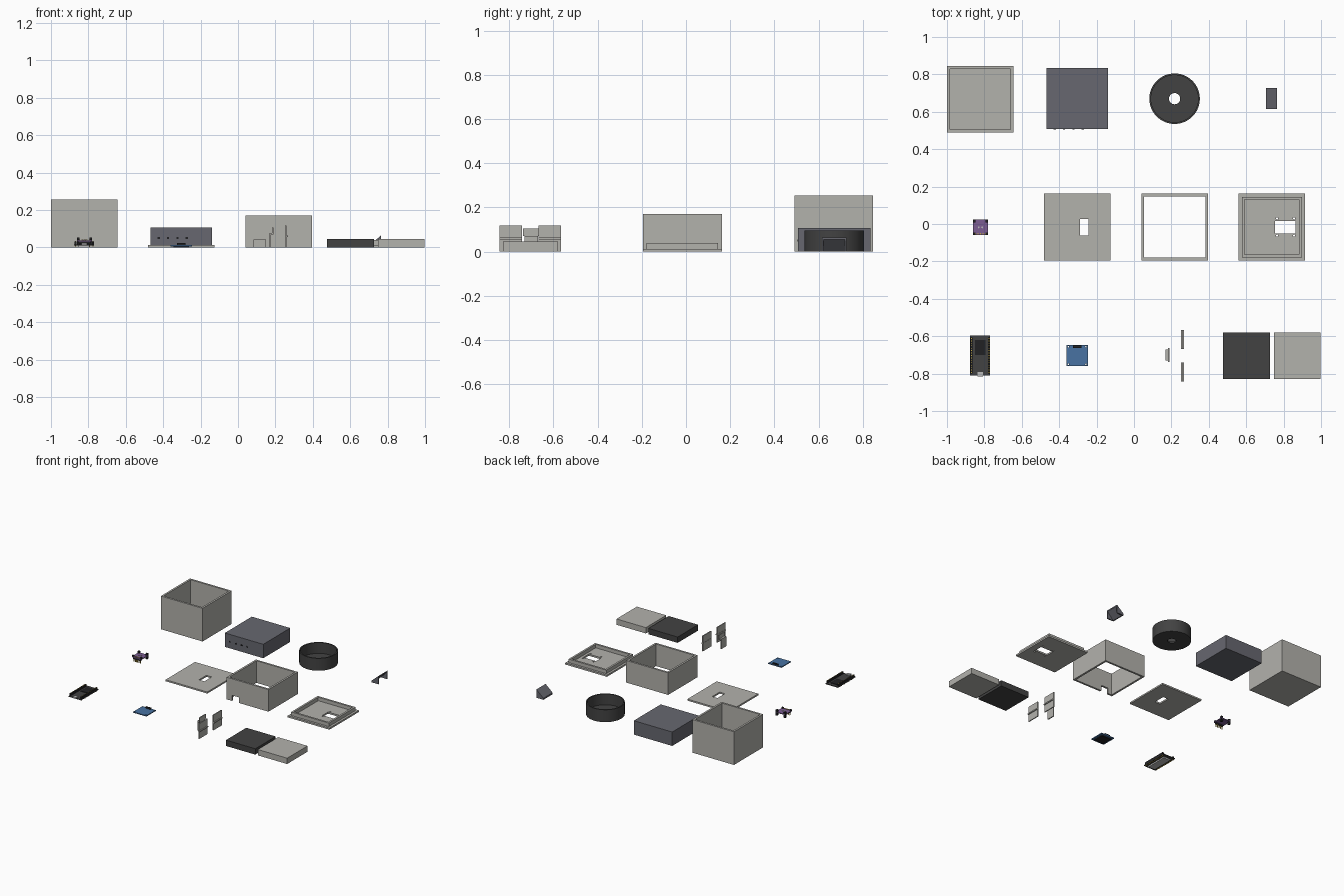
import bpy, bmesh, math
from mathutils import Matrix, Vector

cube = bpy.data.objects.get("Cube")
if cube:
    bpy.data.objects.remove(cube, do_unlink=True)


def material(name, r, g, b):
    m = bpy.data.materials.new(name)
    m.use_nodes = True
    m.diffuse_color = (r, g, b, 1)
    m.node_tree.nodes["Principled BSDF"].inputs["Base Color"].default_value = (r, g, b, 1)
    return m


LIGHT = material("light warm grey", .45, .445, .415)
SLATE = material("slate", .135, .137, .16)
DARK = material("charcoal", .055, .055, .055)
BLACK = material("black", .015, .015, .017)
BLUE = material("blue board", .065, .17, .36)
PURPLE = material("purple board", .2, .11, .29)
GOLD = material("gold pins", .55, .4, .06)
SILVER = material("silver", .5, .5, .5)


def finish(name, bm, mat):
    bmesh.ops.recalc_face_normals(bm, faces=bm.faces)
    mesh = bpy.data.meshes.new(name)
    bm.to_mesh(mesh)
    bm.free()
    mesh.materials.append(mat)
    ob = bpy.data.objects.new(name, mesh)
    bpy.context.collection.objects.link(ob)
    return ob


def box(name, x, y, z, mat):
    """Box from (low, high) ranges."""
    bm = bmesh.new()
    size = Matrix.Diagonal((x[1] - x[0], y[1] - y[0], z[1] - z[0], 1))
    mid = Vector((sum(x) / 2, sum(y) / 2, sum(z) / 2))
    bmesh.ops.create_cube(bm, size=1, matrix=Matrix.Translation(mid) @ size)
    return finish(name, bm, mat)


def cylinder(name, x, y, z, radius, mat, sides=16):
    bm = bmesh.new()
    bmesh.ops.create_cone(bm, cap_ends=True, segments=sides, radius1=radius, radius2=radius,
                          depth=z[1] - z[0], matrix=Matrix.Translation((x, y, sum(z) / 2)))
    return finish(name, bm, mat)


def extrude_y(name, profile, y, mat):
    """Extrude an x-z profile along y."""
    bm = bmesh.new()
    face = bm.faces.new([bm.verts.new((px, y[0], pz)) for px, pz in profile])
    moved = bmesh.ops.extrude_face_region(bm, geom=[face])["geom"]
    verts = [v for v in moved if isinstance(v, bmesh.types.BMVert)]
    bmesh.ops.translate(bm, verts=verts, vec=(0, y[1] - y[0], 0))
    return finish(name, bm, mat)


def cut(ob, *cutters):
    """Subtract the cutters, bake the result and remove them."""
    for c in cutters:
        mod = ob.modifiers.new("cut", "BOOLEAN")
        mod.operation, mod.solver, mod.object = "DIFFERENCE", "EXACT", c
    graph = bpy.context.evaluated_depsgraph_get()
    mesh = bpy.data.meshes.new_from_object(ob.evaluated_get(graph))
    ob.modifiers.clear()
    ob.data = mesh
    for c in cutters:
        bpy.data.objects.remove(c, do_unlink=True)
    return ob


def smooth(ob):
    bpy.ops.object.select_all(action="DESELECT")
    ob.select_set(True)
    bpy.context.view_layer.objects.active = ob
    bpy.ops.object.shade_smooth_by_angle(angle=math.radians(35))


def inset(r, d):
    return (r[0] + d, r[1] - d)


THROUGH = (-.1, .5)
WALL = .015
ROW = (-.195, .162)

# Tall open box
bx, by = (-1, -.645), (.49, .845)
cut(box("tall_box", bx, by, (0, .255), LIGHT),
    box("cavity", inset(bx, WALL), inset(by, WALL), (.013, .5), LIGHT))

# Closed block with small ports on its front
box("block", (-.467, -.14), (.507, .835), (0, .107), SLATE)
for i in range(4):
    px = -.43 + .05 * i
    box("block_port", (px, px + .012), (.504, .508), (.045, .055), BLACK)

# Round cup with a hole in the floor
cup = cut(cylinder("round_cup", .217, .67, (0, .095), .135, DARK, 64),
          cylinder("cavity", .217, .67, (.012, .5), .126, DARK, 64),
          cylinder("centre_hole", .217, .67, THROUGH, .03, DARK, 32))
smooth(cup)

# Sloped bracket: leaning plate with triangular ends
extrude_y("bracket_slope", [(.705, 0), (.713, 0), (.765, .055), (.765, .064), (.705, .012)],
          (.615, .727), SLATE)
for y in (.615, .719):
    extrude_y("bracket_end", [(.705, 0), (.765, 0), (.765, .064), (.705, .012)],
              (y, y + .008), SLATE)

# Thin panel with a slot
cut(box("slotted_panel", (-.48, -.125), ROW, (0, .012), LIGHT),
    box("slot", (-.288, -.243), (-.062, .028), THROUGH, LIGHT))

# Square sleeve open at both ends, with a notch in the front wall
sx = (.039, .396)
cut(box("sleeve", sx, ROW, (0, .17), LIGHT),
    box("cavity", inset(sx, WALL), inset(ROW, WALL), THROUGH, LIGHT),
    box("notch", (.085, .147), (-.3, -.15), (-.1, .043), LIGHT))

# Lid with raised lip, window and screw holes
lx = (.56, .915)
holes = [cylinder("screw_hole", x, y, THROUGH, .006, LIGHT, 12)
         for x in (.765, .856) for y in (-.062, .03)]
cut(box("lid", lx, ROW, (0, .013), LIGHT),
    box("window", (.755, .863), (-.05, .016), THROUGH, LIGHT), *holes)
cut(box("lid_lip", inset(lx, .017), inset(ROW, .017), (.012, .04), LIGHT),
    box("cavity", inset(lx, .032), inset(ROW, .032), THROUGH, LIGHT))

# Pair of slabs
for name, x, mat in (("dark_slab", .477, DARK), ("light_slab", .748, LIGHT)):
    box(name, (x, x + .25), (-.828, -.58), (0, .045), mat)

# Two tall clips and a smaller middle clip
for y in (-.843, -.668):
    box("tall_clip", (.252, .259), (y, y + .102), (0, .118), LIGHT)
    box("tall_clip_ledge", (.25, .266), (y, y + .102), (.055, .064), LIGHT)
box("middle_clip", (.168, .176), (-.73, -.67), (0, .075), LIGHT)
box("middle_clip_step", (.168, .19), (-.73, -.67), (.068, .076), LIGHT)
box("middle_clip_lip", (.183, .19), (-.738, -.662), (.07, .105), LIGHT)

# Blue circuit board with connector and chips
corners = [cylinder("mount_hole", x, y, THROUGH, .004, BLUE, 12)
           for x in (-.351, -.257) for y in (-.75, -.656)]
cut(box("blue_board", (-.36, -.247), (-.76, -.647), (.006, .013), BLUE), *corners)
box("blue_board_connector", (-.326, -.281), (-.662, -.65), (.013, .023), BLACK)
box("blue_board_underside", (-.345, -.262), (-.745, -.662), (0, .006), BLACK)

# Long controller board with header strips and pins
box("controller_board", (-.876, -.769), (-.81, -.596), (.01, .016), DARK)
box("controller_module", (-.852, -.793), (-.79, -.62), (0, .01), SILVER)
box("controller_chip", (-.85, -.795), (-.7, -.62), (.016, .02), BLACK)
box("controller_socket", (-.837, -.808), (-.815, -.79), (.016, .024), SILVER)
for x in (-.875, -.781):
    box("controller_header", (x, x + .011), (-.8, -.606), (.016, .032), BLACK)
    for i in range(15):
        y = -.796 + i * .013
        box("controller_pin", (x + .003, x + .008), (y, y + .004), (.004, .034), GOLD)

# Small purple sensor board on legs
px, py = (-.862, -.78), (-.06, .024)
box("sensor_board", px, py, (.032, .038), PURPLE)
box("sensor_header", inset(px, .008), (-.058, -.046), (.02, .032), BLACK)
for i in range(5):
    x = -.85 + i * .0135
    box("sensor_pin", (x, x + .005), (-.056, -.049), (0, .042), GOLD)
for x in (-.862, -.794):
    box("sensor_post", (x, x + .014), (.008, .024), (.01, .052), BLACK)
    box("sensor_front_post", (x, x + .014), (-.058, -.046), (.038, .046), BLACK)
for x in (-.83, -.812):
    cylinder("sensor_eye", x, -.018, (.038, .042), .005, SILVER, 12)
